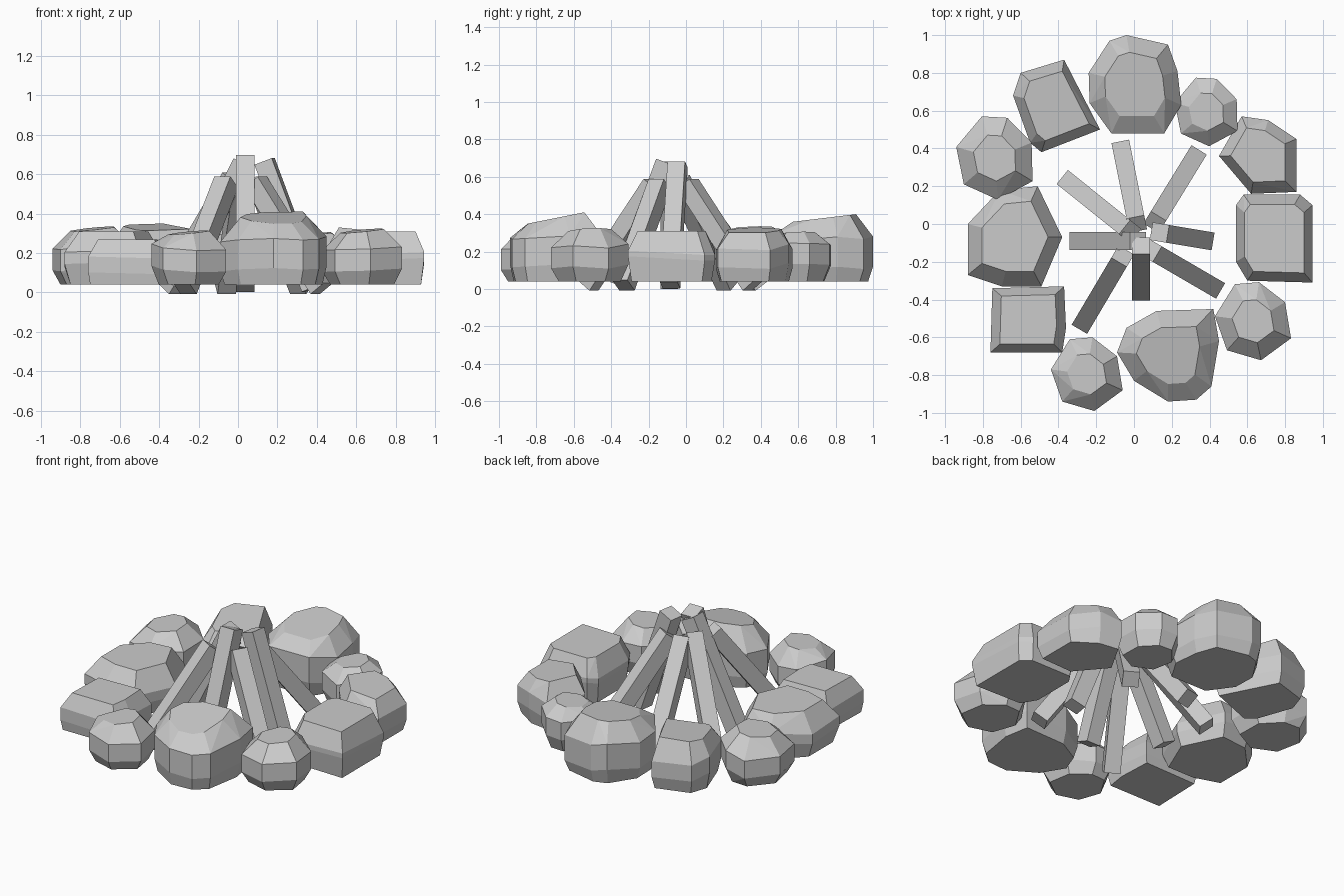
import bpy, bmesh, math, random
from mathutils import Vector, Matrix

if "Cube" in bpy.data.objects:
    bpy.data.objects.remove(bpy.data.objects["Cube"])

random.seed(4)


def finish(bm, name):
    me = bpy.data.meshes.new(name)
    bm.to_mesh(me)
    bm.free()
    ob = bpy.data.objects.new(name, me)
    bpy.context.collection.objects.link(ob)
    return ob


def rock(name, outline, top, pos=(0, 0), rot=0, s=1, tilt=(0, 0),
         base=0.88, cap=0.62, band=(0.12, 0.25)):
    """Faceted stone: hull of a base ring, a wall band and a tilted cap ring."""
    R = Matrix.Rotation(math.radians(rot), 2)
    pts = [R @ Vector(p) * s + Vector(pos) for p in outline]
    lo = Vector((min(p.x for p in pts), min(p.y for p in pts)))
    hi = Vector((max(p.x for p in pts), max(p.y for p in pts)))
    c = (lo + hi) / 2
    bm = bmesh.new()
    for i, p in enumerate(pts):
        d = p - c
        wob = random.uniform(-0.02, 0.02)
        b, t = c + d * base, c + d * cap
        sink = abs(tilt[0] * (hi.x - c.x) * cap) + abs(tilt[1] * (hi.y - c.y) * cap)
        zt = top - sink + tilt[0] * (t.x - c.x) + tilt[1] * (t.y - c.y)
        bm.verts.new((b.x, b.y, 0.04))
        bm.verts.new((p.x, p.y, band[0] + wob))
        bm.verts.new((p.x, p.y, band[1] + wob))
        bm.verts.new((t.x, t.y, zt))
    res = bmesh.ops.convex_hull(bm, input=bm.verts[:])
    loose = [v for v in bm.verts if not v.link_faces]
    bmesh.ops.delete(bm, geom=loose, context='VERTS')
    bmesh.ops.dissolve_limit(bm, angle_limit=math.radians(6),
                             verts=bm.verts[:], edges=bm.edges[:])
    bmesh.ops.recalc_face_normals(bm, faces=bm.faces[:])
    return finish(bm, name)


def stick(name, foot, tip, w=0.095):
    """Square log from foot centre to tip centre, one side kept level."""
    a, b = Vector(foot), Vector(tip)
    d = (b - a).normalized()
    side = Vector((0, 0, 1)).cross(d).normalized()
    up = d.cross(side)
    M = Matrix((side * w, up * w, d * (b - a).length)).transposed().to_4x4()
    M.translation = (a + b) / 2
    bm = bmesh.new()
    bmesh.ops.create_cube(bm, size=1, matrix=M)
    bmesh.ops.recalc_face_normals(bm, faces=bm.faces[:])
    return finish(bm, name)


# Small round stones share one outline
round_outline = [(-.09, .19), (.03, .2), (.16, .1), (.19, -.08),
                 (.04, -.19), (-.13, -.14), (-.19, .03)]
for n, (pos, rot, s, top) in enumerate([
        ((-.25, -.80), 0, 1, .32), ((.63, -.52), 0, 1.06, .33),
        ((-.735, .345), -8, 1.12, .34), ((.385, .59), -8, .92, .31)]):
    rock(f"round_stone_{n + 1}", round_outline, top, pos, rot, s,
         tilt=(.1, .05), base=.8, cap=.55, band=(.12, .23))

# Large stones at back and front
rock("large_stone_back", [(-.04, 1), (.18, .95), (.23, .81), (.25, .63),
     (.16, .48), (-.12, .48), (-.235, .64), (-.24, .8), (-.13, .97)], .40,
     tilt=(0, .12), cap=.65, base=.9, band=(.12, .28))
rock("large_stone_front", [(.12, -.46), (.42, -.45), (.45, -.62), (.41, -.86),
     (.33, -.93), (.18, -.94), (0, -.83), (-.09, -.68), (-.04, -.55)], .41,
     tilt=(0, .2), cap=.62, base=.92, band=(.12, .27))

# Blocky stones
rock("block_stone_right", [(.58, .155), (.88, .155), (.945, .1), (.945, -.31),
     (.6, -.3), (.54, -.2), (.54, .1)], .31, cap=.78, base=.92, band=(.17, .2))
rock("block_stone_back_right", [(.57, .57), (.71, .55), (.86, .45), (.86, .17),
     (.62, .16), (.45, .36)], .33, tilt=(-.1, 0), cap=.7, base=.9, band=(.12, .22))
rock("block_stone_front_left", [(-.75, -.34), (-.37, -.33), (-.36, -.55),
     (-.38, -.68), (-.76, -.68)], .27, cap=.75, base=.95, band=(.1, .18))
rock("block_stone_left", [(-.71, .18), (-.51, .2), (-.38, -.07), (-.49, -.33),
     (-.7, -.33), (-.88, -.27), (-.88, 0)], .31, cap=.7, base=.88, band=(.14, .2))
rock("block_stone_back_left", [(-.6, .8), (-.37, .87), (-.18, .5), (-.49, .38),
     (-.55, .43), (-.64, .68)], .35, tilt=(0, .1), cap=.75, base=.9, band=(.13, .23))

# Stacked logs leaning together
for n, (fx, fy, tx, ty, tz) in enumerate([
        (-.065, .40, .015, 0, .56), (.325, .36, .11, .01, .56),
        (-.35, .225, -.02, -.04, .58), (-.30, -.09, .02, -.09, .66),
        (-.27, -.525, -.06, -.17, .56), (.037, -.36, .037, -.115, .68),
        (.425, -.335, .09, -.14, .56), (.375, -.085, .135, -.045, .665)]):
    stick(f"log_{n + 1}", (fx, fy, .02), (tx, ty, tz))
